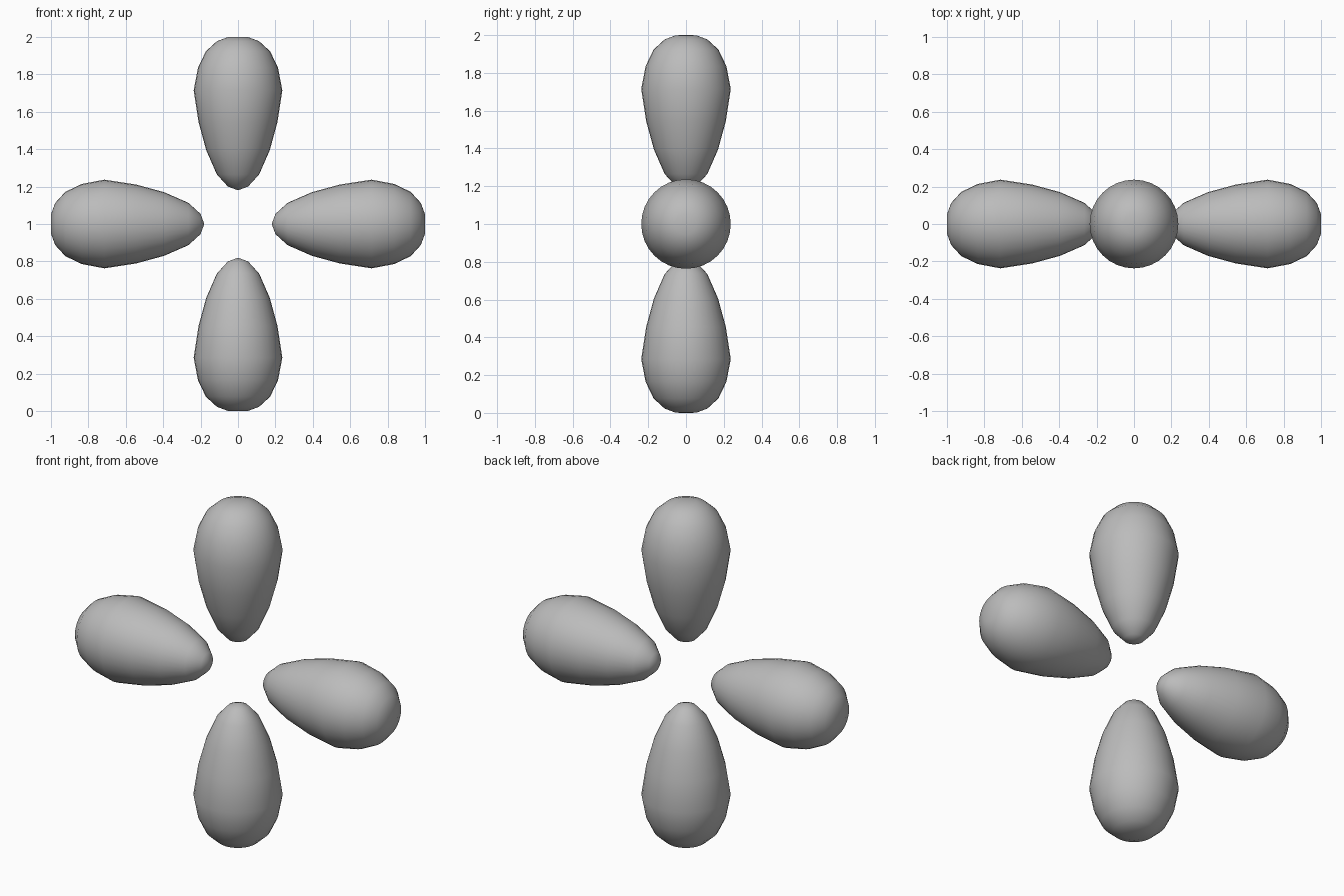
import bpy, bmesh, math
from mathutils import Matrix, Vector

if "Cube" in bpy.data.objects:
    bpy.data.objects.remove(bpy.data.objects["Cube"])

grey = bpy.data.materials.new("mid_grey")
grey.diffuse_color = (0.5, 0.5, 0.5, 1)
grey.use_nodes = True
grey.node_tree.nodes["Principled BSDF"].inputs["Base Color"].default_value = grey.diffuse_color

# Lobe profile: (radius, distance from the centre)
PROFILE = [(0, 0.18), (0.055, 0.201), (0.113, 0.265), (0.17, 0.395),
           (0.211, 0.545), (0.237, 0.715), (0.214, 0.835), (0.172, 0.923),
           (0.113, 0.977), (0.055, 0.999), (0, 1.0)]


def lobe(name, angle):
    """Spin the profile round z, then turn it outwards in the xz plane."""
    bm = bmesh.new()
    verts = [bm.verts.new((r, 0, d)) for r, d in PROFILE]
    edges = [bm.edges.new(p) for p in zip(verts, verts[1:])]
    bmesh.ops.spin(bm, geom=verts + edges, cent=(0, 0, 0), axis=(0, 0, 1),
                   angle=math.tau, steps=32)
    bmesh.ops.remove_doubles(bm, verts=bm.verts, dist=1e-4)
    bmesh.ops.recalc_face_normals(bm, faces=bm.faces)
    turn = Matrix.Translation(Vector((0, 0, 1))) @ Matrix.Rotation(angle, 4, 'Y')
    bmesh.ops.transform(bm, matrix=turn, verts=bm.verts)
    for f in bm.faces:
        f.smooth = True
    mesh = bpy.data.meshes.new(name)
    bm.to_mesh(mesh)
    bm.free()
    mesh.materials.append(grey)
    bpy.context.collection.objects.link(bpy.data.objects.new(name, mesh))


# Four lobes in a cross
for i, side in enumerate(("top", "right", "bottom", "left")):
    lobe(side + "_lobe", i * math.pi / 2)
